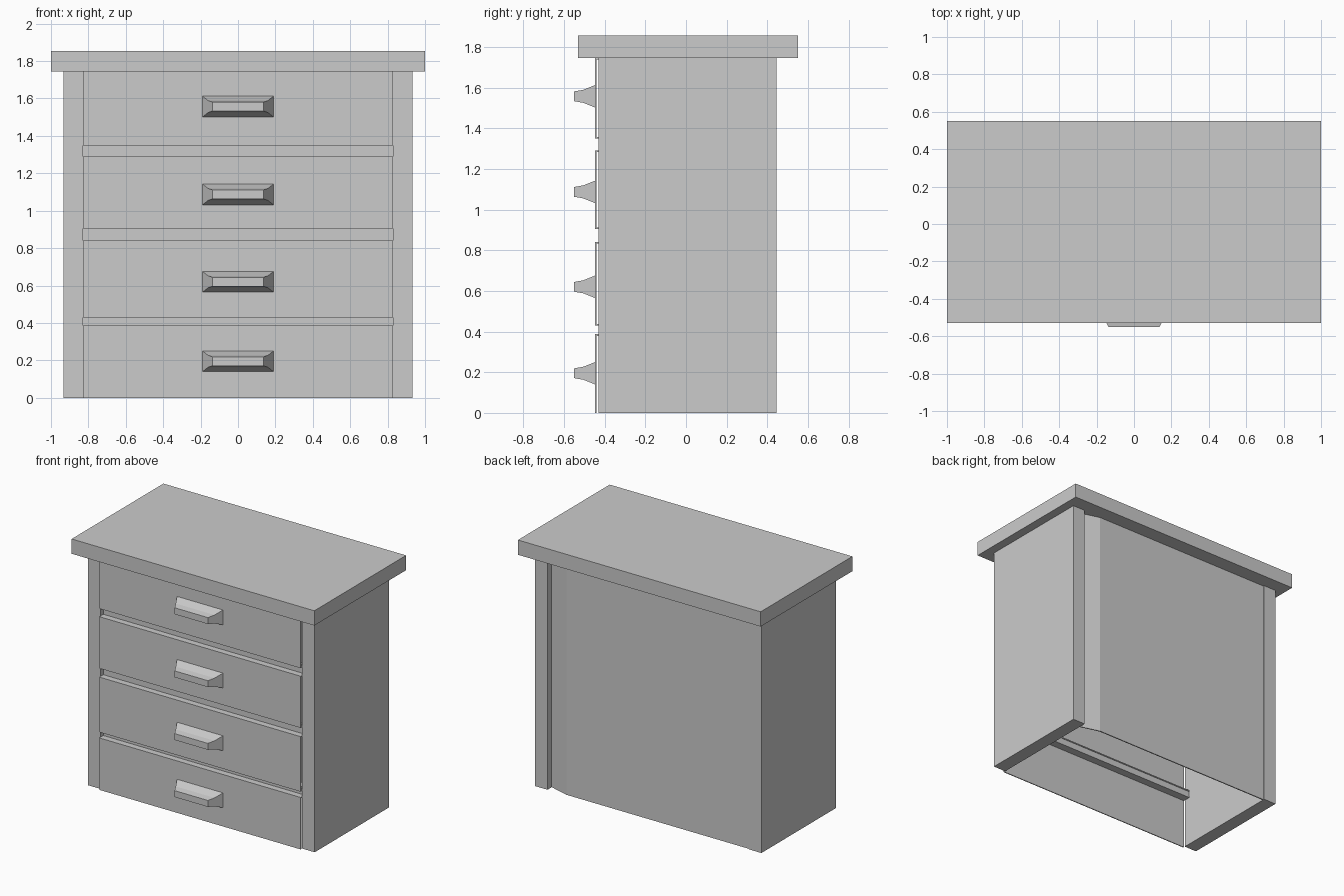
import bpy
import bmesh

if "Cube" in bpy.data.objects:
    bpy.data.objects.remove(bpy.data.objects["Cube"], do_unlink=True)

# Single painted grey
GREY = (0.6, 0.6, 0.6, 1)
paint = bpy.data.materials.new("plain grey")
paint.use_nodes = True
paint.diffuse_color = GREY
paint.node_tree.nodes["Principled BSDF"].inputs["Base Color"].default_value = GREY


def finish(name, bm):
    bmesh.ops.recalc_face_normals(bm, faces=bm.faces)
    mesh = bpy.data.meshes.new(name)
    bm.to_mesh(mesh)
    bm.free()
    mesh.materials.append(paint)
    obj = bpy.data.objects.new(name, mesh)
    bpy.context.collection.objects.link(obj)
    return obj


def box(name, low, high):
    bm = bmesh.new()
    bmesh.ops.create_cube(bm, size=1)
    for v in bm.verts:
        v.co = [(a + b) / 2 + c * (b - a) for a, b, c in zip(low, high, v.co)]
    return finish(name, bm)


def loft(name, rings):
    """Join matching rings of points into a closed solid."""
    bm = bmesh.new()
    loops = [[bm.verts.new(p) for p in ring] for ring in rings]
    for a, b in zip(loops, loops[1:]):
        for i in range(len(a)):
            j = (i + 1) % len(a)
            bm.faces.new((a[i], a[j], b[j], b[i]))
    bm.faces.new(loops[0])
    bm.faces.new(loops[-1])
    return finish(name, bm)


def handle(name, z):
    """Flared pull: a wide foot narrowing to a slim bar."""
    sections = ((-0.44, 0.193, 0.058), (-0.505, 0.16, 0.032), (-0.55, 0.137, 0.024))
    corners = ((-1, -1), (1, -1), (1, 1), (-1, 1))
    return loft(name, [[(sx * hx, y, z + sz * hz) for sx, sz in corners]
                       for y, hx, hz in sections])


# Carcass: worktop slab and two side panels, open underneath
TOP = 1.745
INNER, OUTER = 0.83, 0.933
box("worktop", (-1, -0.53, TOP), (1, 0.55, 1.855))
box("left_side_panel", (INNER, -0.43, 0), (OUTER, 0.445, TOP))
box("right_side_panel", (-OUTER, -0.43, 0), (-INNER, 0.445, TOP))

# Back panel: nearly flush, bending inwards beside the left side panel
plan = [(-INNER, 0.438), (0.68, 0.438), (INNER, 0.395),
        (INNER, 0.387), (0.68, 0.43), (-INNER, 0.43)]
loft("back_panel", [[(x, y, z) for x, y in plan] for z in (0, TOP)])

# Drawer fronts: thin faces with a lip turned back along the gaps
drawers = ((0, 0.387, 0.195), (0.43, 0.84, 0.62),
           (0.905, 1.29, 1.087), (1.35, TOP, 1.557))
FRONT, BACK, REAR, T = -0.447, -0.44, -0.38, 0.008
for n, (low, high, mid) in enumerate(drawers, 1):
    outline = [(FRONT, low), (FRONT, high), (REAR, high), (REAR, high - T), (BACK, high - T)]
    if low > 0:
        outline += [(BACK, low + T), (REAR, low + T), (REAR, low)]
    else:
        outline += [(BACK, low)]
    loft(f"drawer_front_{n}", [[(x, y, z) for y, z in outline] for x in (-INNER, INNER)])
    handle(f"drawer_handle_{n}", mid)

# Rails set back in the gaps between drawers
for n, (lower, upper) in enumerate(zip(drawers, drawers[1:]), 1):
    box(f"rail_{n}", (-INNER, -0.40, lower[1]), (INNER, -0.385, upper[0]))
